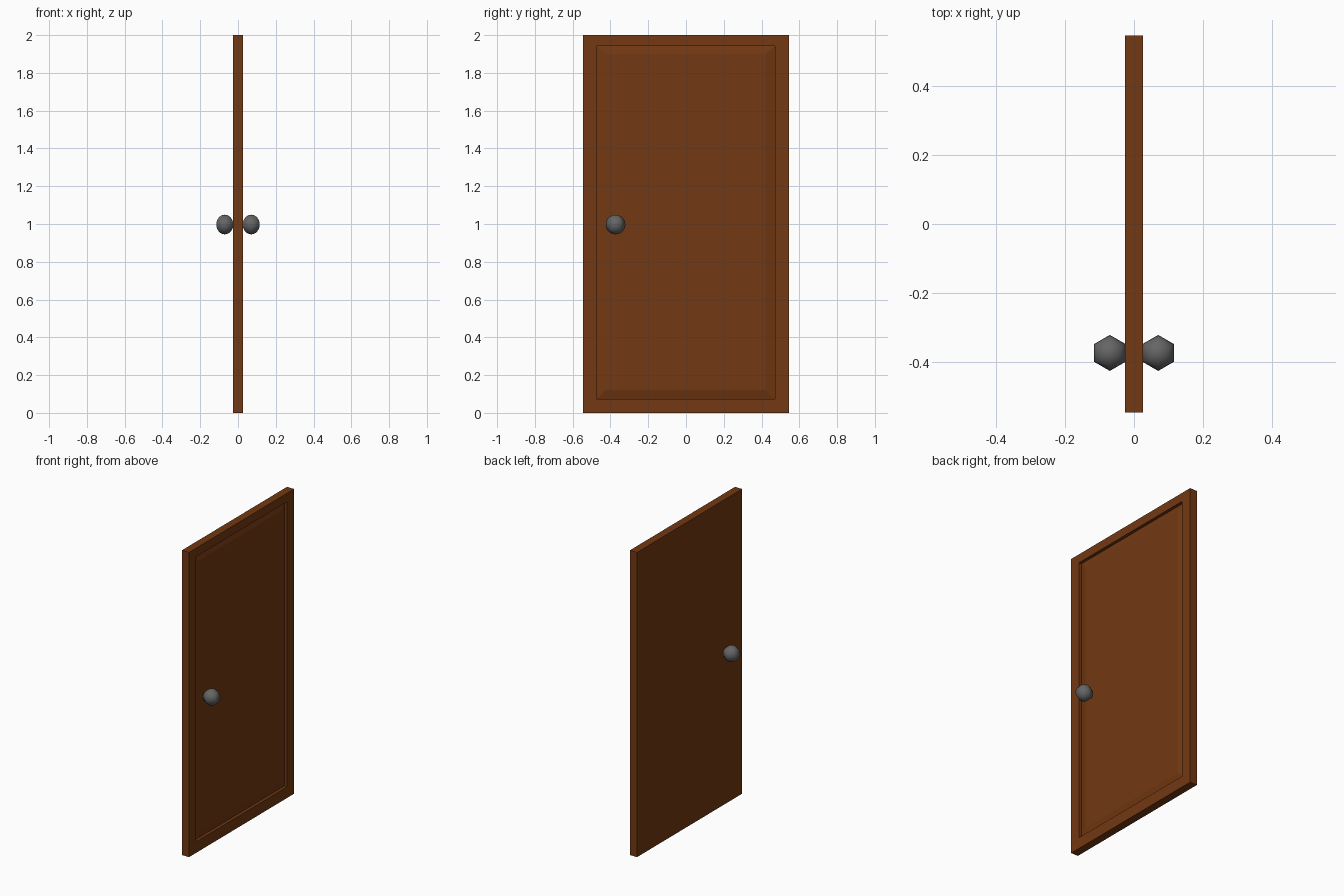
import bpy, bmesh
from math import radians
from mathutils import Matrix

if "Cube" in bpy.data.objects:
    bpy.data.objects.remove(bpy.data.objects["Cube"])


def material(name, color):
    m = bpy.data.materials.new(name)
    m.diffuse_color = color
    m.use_nodes = True
    m.node_tree.nodes["Principled BSDF"].inputs["Base Color"].default_value = m.diffuse_color
    return m


def finish(bm, name, mat=None):
    me = bpy.data.meshes.new(name)
    bm.to_mesh(me)
    bm.free()
    ob = bpy.data.objects.new(name, me)
    bpy.context.collection.objects.link(ob)
    if mat:
        me.materials.append(mat)
    return ob


wood = material("wood", (0.17, 0.04, 0.006, 1))
metal = material("dark_metal", (0.13, 0.13, 0.13, 1))

# Door slab
bm = bmesh.new()
bmesh.ops.create_cube(bm, size=1, matrix=Matrix.Translation((0, 0, 1))
                      @ Matrix.Diagonal((0.052, 1.09, 2.0, 1)))

# Framed panel on the +x face: border, sunken step, then a sloped raised field
face = next(f for f in bm.faces if f.normal.x > 0.9)


def inset_to(y0, y1, z0, z1, x):
    bmesh.ops.inset_region(bm, faces=[face], thickness=0.01)
    for v in face.verts:
        c = v.co
        v.co = (x, y0 if c.y < 0 else y1, z0 if c.z < 1 else z1)


inset_to(-0.475, 0.472, 0.073, 1.943, 0.026)
inset_to(-0.475, 0.472, 0.073, 1.943, 0.006)
inset_to(-0.425, 0.422, 0.12, 1.90, 0.018)
bm.normal_update()
finish(bm, "door_panel", wood)

# Six-sided smooth knobs, one on each face
for side, name in ((1, "outer_knob"), (-1, "inner_knob")):
    bm = bmesh.new()
    bmesh.ops.create_uvsphere(bm, u_segments=6, v_segments=12, radius=0.052)
    if max(v.co.x for v in bm.verts) > 0.05:
        bmesh.ops.rotate(bm, verts=bm.verts, matrix=Matrix.Rotation(radians(30), 3, 'Z'))
    bmesh.ops.translate(bm, verts=bm.verts, vec=(0.07 * side, -0.373, 0.997))
    for f in bm.faces:
        f.smooth = True
    finish(bm, name, metal)
